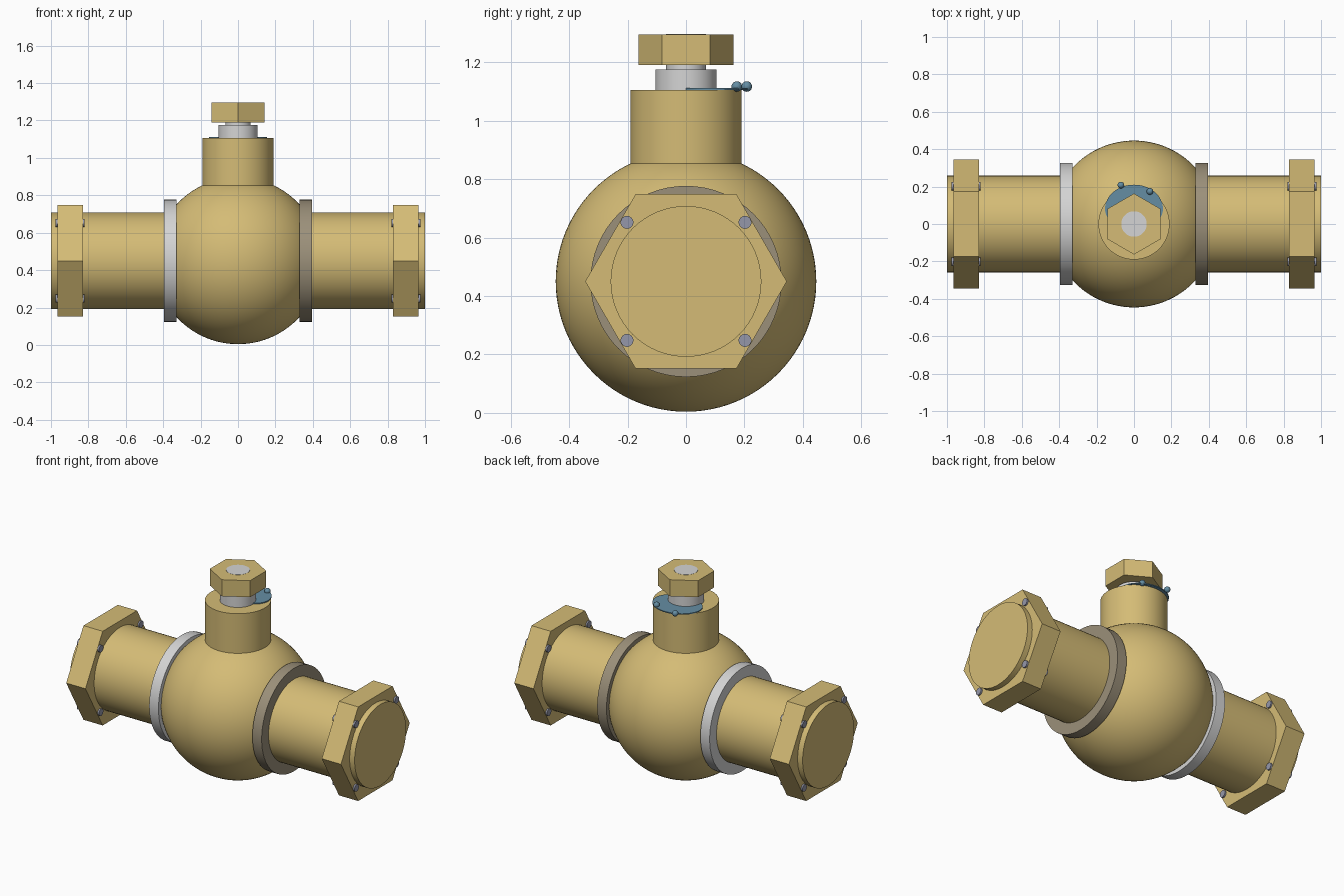
import bpy, math
from math import pi, sin, cos
from mathutils import Vector

if "Cube" in bpy.data.objects:
    bpy.data.objects.remove(bpy.data.objects["Cube"])


def material(name, rgb):
    m = bpy.data.materials.new(name)
    m.diffuse_color = (*rgb, 1)
    m.use_nodes = True
    m.node_tree.nodes["Principled BSDF"].inputs["Base Color"].default_value = m.diffuse_color
    return m


BRASS = material("brass", (0.66, 0.50, 0.18))
SILVER = material("silver", (0.66, 0.66, 0.66))
TAUPE = material("taupe", (0.33, 0.28, 0.195))
STEEL = material("bolt steel", (0.30, 0.31, 0.40))
BLUE = material("blue", (0.13, 0.27, 0.37))
CZ = 0.45  # height of the pipe axis


def finish(name, mat, smooth=True):
    ob = bpy.context.object
    ob.name = name
    ob.data.materials.append(mat)
    if smooth:
        bpy.ops.object.shade_smooth_by_angle(angle=math.radians(35))
    return ob


def rod(name, start, end, radius, mat, sides=64, turn=0.0):
    """Cylinder or prism along x or z between two points."""
    a, b = Vector(start), Vector(end)
    along_x = abs(b.x - a.x) > abs(b.z - a.z)
    rot = (0, pi / 2, 0) if along_x else (0, 0, turn)
    bpy.ops.mesh.primitive_cylinder_add(
        vertices=sides, radius=radius, depth=(b - a).length,
        location=(a + b) / 2, rotation=rot)
    return finish(name, mat, sides > 8)


def ball(name, center, radius, mat, segments=64):
    bpy.ops.mesh.primitive_uv_sphere_add(
        segments=segments, ring_count=segments // 2,
        radius=radius, location=center)
    return finish(name, mat)


# Round body and neck
ball("valve_body", (0, 0, CZ), 0.446, BRASS, 96)
rod("bonnet", (0, 0, 0.75), (0, 0, 1.105), 0.19, BRASS)

# Both pipe ends with washer, hexagonal flange and bolts
for side, label, ring_mat in ((-1, "left", SILVER), (1, "right", TAUPE)):
    rod(label + "_pipe", (side * 0.2, 0, CZ), (side, 0, CZ), 0.258, BRASS)
    rod(label + "_washer", (side * 0.33, 0, CZ), (side * 0.395, 0, CZ),
        0.327, ring_mat)
    # the primitive starts with a corner on the y axis
    rod(label + "_hex_flange", (side * 0.83, 0, CZ), (side * 0.965, 0, CZ),
        0.345, BRASS, 6)
    for y in (-0.202, 0.202):
        for z in (CZ - 0.202, CZ + 0.202):
            rod(label + "_bolt", (side * 0.82, y, z), (side * 0.975, y, z),
                0.022, STEEL, 24)

# Stem and top nut
rod("stem_collar", (0, 0, 1.10), (0, 0, 1.175), 0.105, SILVER)
rod("stem", (0, 0, 1.15), (0, 0, 1.296), 0.068, SILVER)
rod("top_nut", (0, 0, 1.19), (0, 0, 1.295), 0.163, BRASS, 6)

# Rounded tag plate behind the stem, cut straight at y = 0
start = math.asin(-0.08 / 0.11)
outline = []
for i in range(49):
    t = start + (pi - 2 * start) * i / 48
    ry = 0.13 if sin(t) > 0 else 0.11
    outline.append((0.155 * cos(t), 0.08 + ry * sin(t)))
n = len(outline)
verts = [(x, y, z) for z in (1.1055, 1.1115) for x, y in outline]
faces = [tuple(reversed(range(n))), tuple(range(n, 2 * n))]
faces += [(i, (i + 1) % n, n + (i + 1) % n, n + i) for i in range(n)]
mesh = bpy.data.meshes.new("tag_plate")
mesh.from_pydata(verts, [], faces)
mesh.materials.append(BLUE)
bpy.context.collection.objects.link(bpy.data.objects.new("tag_plate", mesh))

# Small beads on the tag
for x, y in ((-0.07, 0.208), (0.085, 0.174)):
    ball("tag_bead", (x, y, 1.117), 0.018, BLUE, 24)
